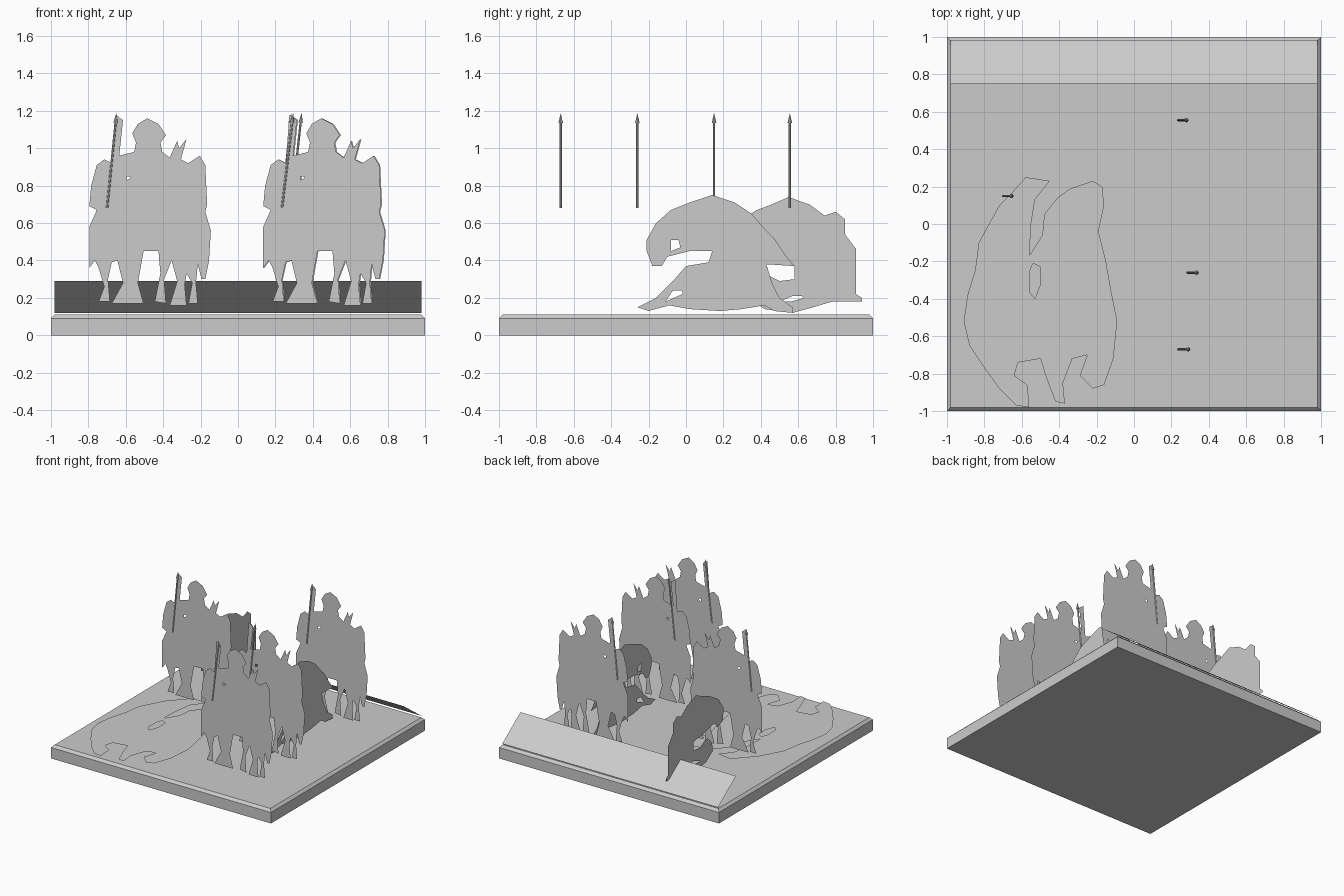
import bpy, bmesh, math
from mathutils import Vector
from mathutils.geometry import tessellate_polygon

if "Cube" in bpy.data.objects:
    bpy.data.objects.remove(bpy.data.objects["Cube"])

grey = bpy.data.materials.new("plain_grey")
grey.diffuse_color = (0.6, 0.6, 0.6, 1)
grey.use_nodes = True
grey.node_tree.nodes["Principled BSDF"].inputs["Base Color"].default_value = grey.diffuse_color


def make(name, verts, faces):
    me = bpy.data.meshes.new(name)
    me.from_pydata([tuple(v) for v in verts], [], faces)
    me.materials.append(grey)
    ob = bpy.data.objects.new(name, me)
    bpy.context.collection.objects.link(ob)
    return ob


def card(name, loops, place):
    """Flat paper-thin cut-out; loops are outline + holes in 1/100 units, place maps (u, v) to 3D."""
    flat = [[Vector((u / 100, v / 100, 0)) for u, v in loop] for loop in loops]
    pts = [p for loop in flat for p in loop]
    tris = tessellate_polygon(flat)
    make(name, [place(p.x, p.y) for p in pts], [tuple(t) for t in tris])


# Base slab with chamfered top edge
rings = [(1.0, 0.0), (1.0, 0.09), (0.98, 0.11)]
verts = [(sx * r, sy * r, z) for r, z in rings
         for sx, sy in ((-1, -1), (1, -1), (1, 1), (-1, 1))]
faces = [(3, 2, 1, 0), (8, 9, 10, 11)]
for k in (0, 4):
    for i in range(4):
        j = (i + 1) % 4
        faces.append((k + i, k + j, k + 4 + j, k + 4 + i))
make("base", verts, faces)

# Thin panel leaning forward along the back edge
make("back_panel", [(0.98, 0.985, 0.12), (-0.98, 0.985, 0.12),
                    (-0.98, 0.75, 0.29), (0.98, 0.75, 0.29)], [(0, 1, 2, 3)])

# Rider cut-out, u measured from the card centre
rider_top = [(-32, 36), (-32, 58), (-28, 67), (-32, 69), (-31, 80), (-28, 91),
             (-24, 94), (-20, 92), (-18, 118), (-14, 115), (-16, 96), (-8, 98),
             (-7, 103), (-9, 108), (-6, 113), (-1, 116), (5, 113), (9, 107),
             (6, 103), (7, 98), (11, 95), (15, 104), (16, 100), (20, 105),
             (17, 94), (21, 92), (27, 96), (30, 91), (31, 70), (30, 66),
             (33, 56), (32, 40), (30, 30)]
rider_legs = [(28, 30), (26, 38), (25, 28), (26, 17), (21, 17), (23, 28),
              (20, 33), (19, 27), (20, 16), (11, 16), (15, 29), (12, 40),
              (8, 30), (9, 17), (3, 18), (6, 33), (5, 45), (-3, 45),
              (-6, 28), (-3, 17), (-20, 17), (-14, 28), (-17, 40), (-20, 39),
              (-22, 30), (-21, 18), (-27, 18), (-24, 26), (-27, 36), (-29, 40)]
rider_hole = [(-12, 83), (-10, 84), (-10, 85), (-12, 85)]

# centre x, y, spear foot x, spear tip x
riders = [(-0.475, 0.15, -0.70, -0.65), (0.46, 0.555, 0.235, 0.285),
          (0.46, -0.26, 0.285, 0.34), (0.455, -0.67, 0.235, 0.295)]


def spear(name, x0, x1, y, sides=8):
    a, b = Vector((x0, y, 0.68)), Vector((x1, y, 1.185))
    rot = (b - a).to_track_quat('Z', 'Y')
    length = (b - a).length
    rad = [(0, 0.006), (length - 0.05, 0.006), (length - 0.05, 0.012), (length, 0.001)]
    vs = [a + rot @ Vector((r * math.cos(2 * math.pi * i / sides),
                            r * math.sin(2 * math.pi * i / sides), h))
          for h, r in rad for i in range(sides)]
    fs = [tuple(reversed(range(sides))), tuple(range(3 * sides, 4 * sides))]
    for k in range(3):
        for i in range(sides):
            j = (i + 1) % sides
            fs.append((k * sides + i, k * sides + j, (k + 1) * sides + j, (k + 1) * sides + i))
    make(name, vs, fs)


for n, (cx, y, x0, x1) in enumerate(riders):
    card(f"rider_{n}", [rider_top + rider_legs, rider_hole],
         lambda u, v, cx=cx, y=y: (cx + u, y, v))
    spear(f"spear_{n}", x0, x1, y)

# Crouching beast on the right (u = y, v = z)
beast_a = [(14, 75), (2, 71), (-8, 67), (-16, 60), (-21, 51), (-21, 45), (-18, 37),
           (-13, 37), (-10, 42), (2, 45), (14, 45), (12, 39), (0, 37), (-7, 29),
           (-16, 20), (-26, 15), (-20, 13), (-9, 16), (2, 14), (18, 13), (30, 14),
           (42, 16), (47, 13), (57, 12), (57, 15), (50, 20), (46, 28), (43, 38),
           (58, 37), (53, 43), (47, 52), (42, 57), (35, 65), (26, 71)]
eye_a = [(-8, 45), (-3, 47), (-4, 51), (-8, 51)]
leg_gap_a = [(-11, 18), (-2, 22), (-2, 24), (-7, 24)]
card("beast_right", [beast_a, eye_a, leg_gap_a], lambda u, v: (0.46, u, v))

# Crouching beast on the left
beast_b = [(55, 74), (46, 70), (38, 67), (26, 60), (19, 50), (20, 40), (27, 37),
           (31, 42), (44, 39), (58, 37), (58, 30), (50, 29), (44, 32), (40, 33),
           (34, 27), (33, 20), (42, 14), (57, 12), (68, 15), (78, 18), (94, 18),
           (94, 20), (91, 22), (91, 46), (85, 54), (85, 62), (80, 66), (74, 64),
           (66, 70), (60, 72)]
leg_gap_b = [(50, 18), (56, 18), (63, 20), (62, 21), (57, 21)]
card("beast_left", [beast_b, leg_gap_b], lambda u, v: (-0.475, u, v))

# Large beast outline lying on the floor (u = x, v = y)
floor_beast = [(-58, 25), (-45, 23), (-53, 13), (-55, 0), (-56, -17), (-49, -6),
               (-48, 5), (-41, 14), (-34, 19), (-22, 23), (-17, 20), (-16, 10),
               (-19, -4), (-15, -20), (-12, -37), (-9, -52), (-11, -72), (-16, -86),
               (-22, -88), (-29, -81), (-25, -70), (-33, -72), (-38, -85), (-37, -96),
               (-42, -95), (-47, -82), (-50, -72), (-62, -74), (-64, -81), (-57, -86),
               (-56, -98), (-63, -97), (-72, -88), (-80, -77), (-88, -65), (-91, -52),
               (-89, -38), (-85, -25), (-83, -10), (-77, 1), (-72, 10), (-65, 17)]
floor_hole = [(-54, -21), (-50, -23), (-50, -32), (-53, -40), (-56, -36), (-56, -26)]
card("floor_beast", [floor_beast, floor_hole], lambda u, v: (u, v, 0.13))
